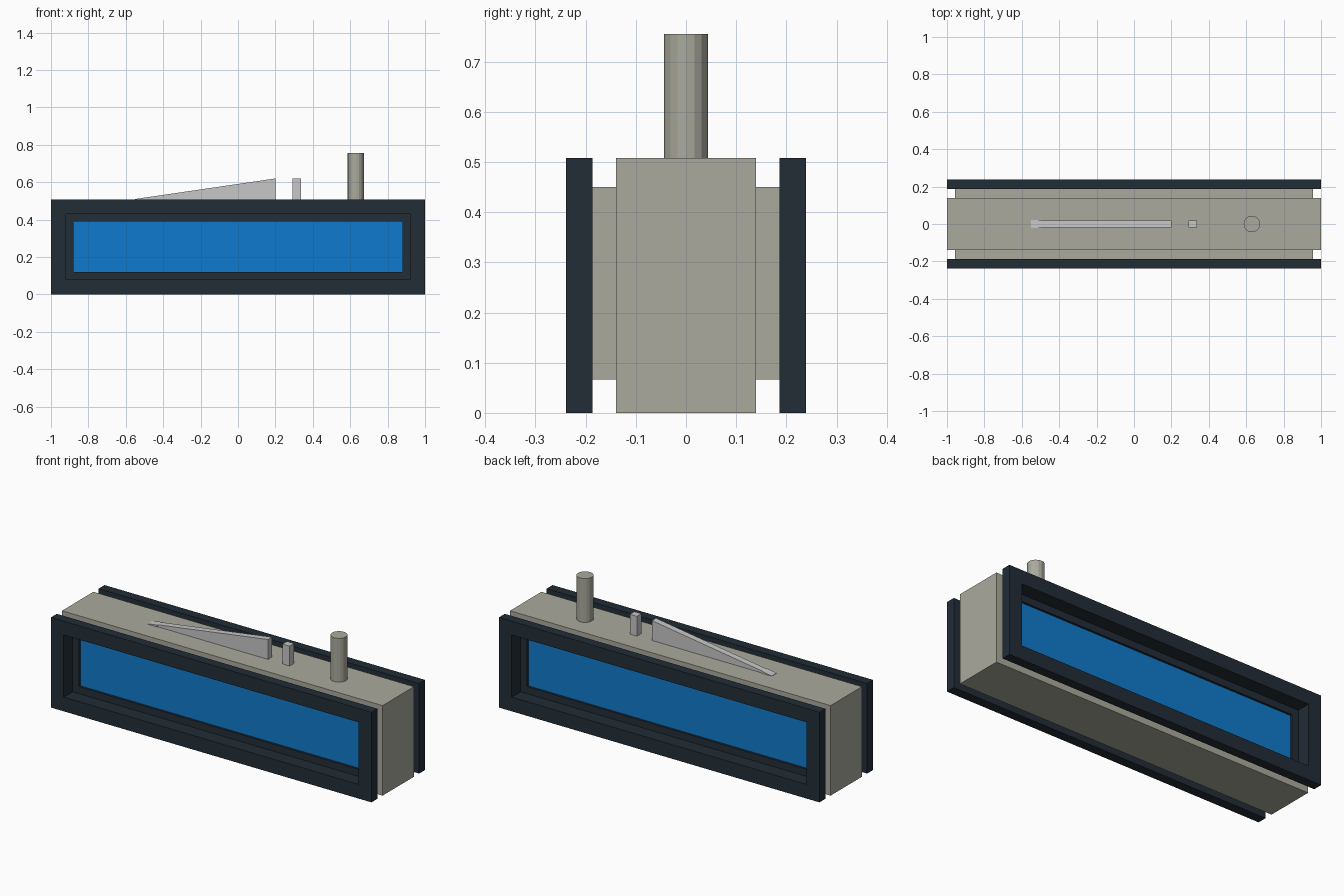
import bpy, bmesh, math

if "Cube" in bpy.data.objects:
    bpy.data.objects.remove(bpy.data.objects["Cube"])


def material(name, rgb):
    m = bpy.data.materials.new(name)
    m.diffuse_color = (*rgb, 1)
    m.use_nodes = True
    m.node_tree.nodes["Principled BSDF"].inputs["Base Color"].default_value = m.diffuse_color
    return m


TAN = material("tan_grey", (0.405, 0.402, 0.34))
DARK = material("dark_slate", (0.016, 0.026, 0.037))
BLUE = material("screen_blue", (0.005, 0.195, 0.61))
GREY = material("light_grey", (0.57, 0.57, 0.57))


def loft(name, loops, mats, band_mats=None):
    """Closed solid through equal-length vertex loops; band_mats: start cap, bands, end cap."""
    bm = bmesh.new()
    rings = [[bm.verts.new(p) for p in loop] for loop in loops]
    faces = [(bm.faces.new(rings[0]), 0)]
    for i, (a, b) in enumerate(zip(rings, rings[1:])):
        for j in range(len(a)):
            k = (j + 1) % len(a)
            faces.append((bm.faces.new((a[j], a[k], b[k], b[j])), i + 1))
    faces.append((bm.faces.new(rings[-1]), len(rings)))
    if band_mats:
        for f, band in faces:
            f.material_index = band_mats[band]
    bmesh.ops.recalc_face_normals(bm, faces=bm.faces)
    mesh = bpy.data.meshes.new(name)
    bm.to_mesh(mesh)
    bm.free()
    for m in mats:
        mesh.materials.append(m)
    obj = bpy.data.objects.new(name, mesh)
    bpy.context.collection.objects.link(obj)
    return obj


def rect_xz(hx, z0, z1, y):
    return [(-hx, y, z0), (hx, y, z0), (hx, y, z1), (-hx, y, z1)]


def rect_yz(x, hy, z0, z1):
    return [(x, -hy, z0), (x, hy, z0), (x, hy, z1), (x, -hy, z1)]


# Central housing
loft("housing", [rect_xz(1, 0, 0.508, -0.14), rect_xz(1, 0, 0.508, 0.14)], [TAN])

# Front panel: tan mount, dark stepped frame, recessed blue screen
front = loft("front_screen_panel", [
    rect_xz(0.958, 0.067, 0.45, -0.13),
    rect_xz(0.958, 0.067, 0.45, -0.186),
    rect_xz(1.0, 0, 0.508, -0.186),
    rect_xz(1.0, 0, 0.508, -0.239),
    rect_xz(0.92, 0.08, 0.43, -0.239),
    rect_xz(0.92, 0.08, 0.43, -0.16),
    rect_xz(0.88, 0.12, 0.39, -0.16),
    rect_xz(0.88, 0.12, 0.39, -0.148),
], [TAN, DARK, BLUE], [0, 0, 1, 1, 1, 1, 1, 1, 2])

# Same panel turned around for the back
back = front.copy()
back.name = "back_screen_panel"
back.rotation_euler.z = math.pi
bpy.context.collection.objects.link(back)

# Sloping wedge on top, with a slightly wider toe
loft("sloping_wedge", [
    rect_yz(-0.55, 0.022, 0.5, 0.51),
    rect_yz(-0.49, 0.022, 0.5, 0.519),
    rect_yz(-0.489, 0.018, 0.5, 0.519),
    rect_yz(0.2, 0.018, 0.5, 0.62),
], [GREY])

# Small square peg
loft("square_peg", [rect_yz(0.292, 0.02, 0.5, 0.62), rect_yz(0.336, 0.02, 0.5, 0.62)], [GREY])


# Round post
def circle(z, n=16, r=0.044):
    return [(0.63 + r * math.cos(math.tau * i / n), r * math.sin(math.tau * i / n), z)
            for i in range(n)]


loft("round_post", [circle(0.5), circle(0.755)], [TAN])
